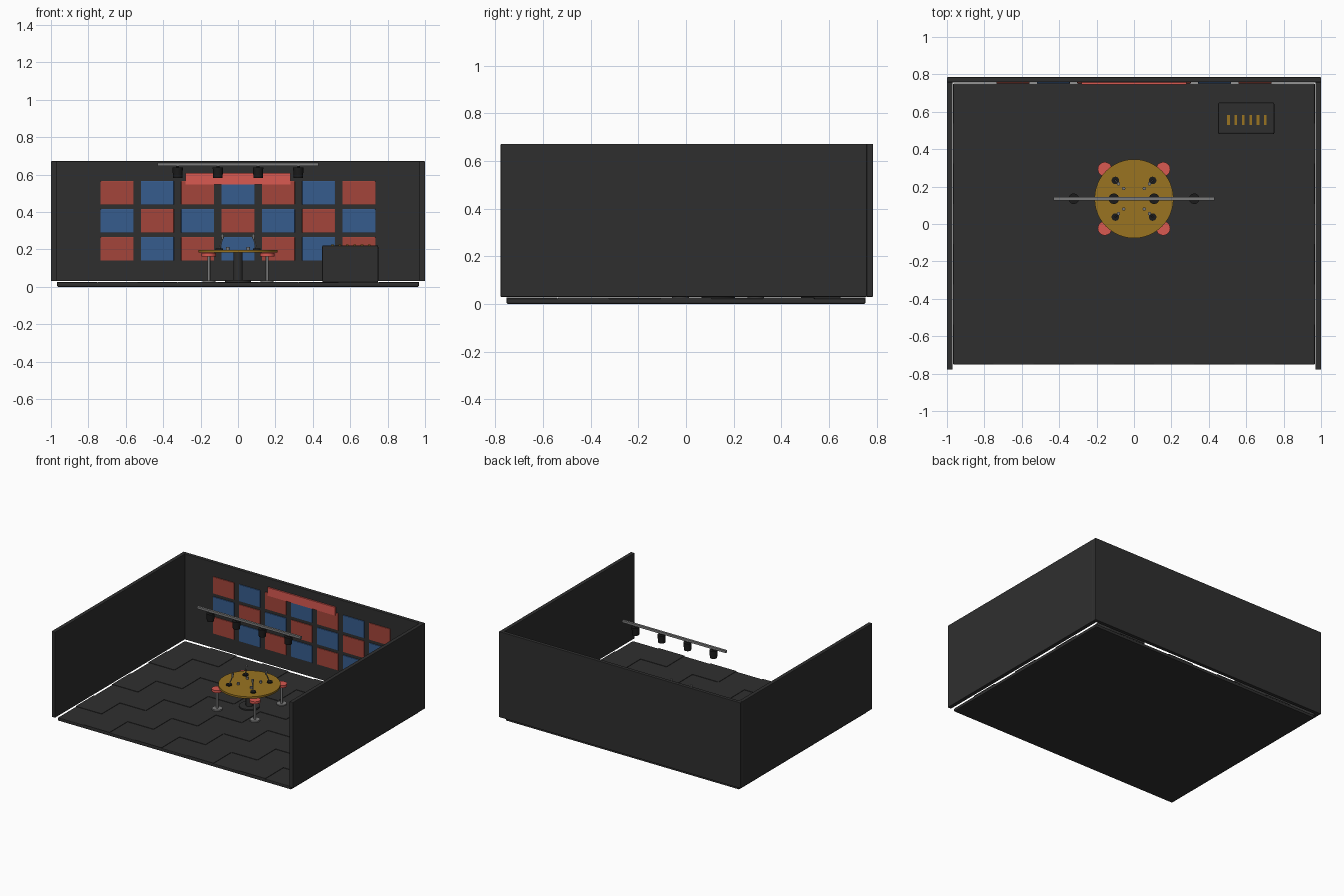
import bpy
from mathutils import Vector

cube = bpy.data.objects.get("Cube")
if cube:
    bpy.data.objects.remove(cube, do_unlink=True)


def material(name, r, g, b):
    m = bpy.data.materials.new(name)
    m.use_nodes = True
    m.diffuse_color = (r, g, b, 1)
    m.node_tree.nodes["Principled BSDF"].inputs["Base Color"].default_value = (r, g, b, 1)
    return m


charcoal = material("charcoal", 0.028, 0.028, 0.028)
black = material("black", 0.011, 0.011, 0.011)
panel_red = material("panel red", 0.37, 0.06, 0.043)
panel_blue = material("panel blue", 0.037, 0.107, 0.27)
bright_red = material("bright red", 0.7, 0.1, 0.083)
brass = material("brass", 0.32, 0.175, 0.015)
steel = material("steel", 0.2, 0.2, 0.2)


def finish(name, mat, bevel=0.0, smooth=False):
    ob = bpy.context.object
    ob.name = name
    ob.data.materials.append(mat)
    if bevel:
        mod = ob.modifiers.new("bevel", "BEVEL")
        mod.width, mod.segments = bevel, 2
    if smooth:
        bpy.ops.object.shade_smooth_by_angle()
    return ob


def box(name, mat, low, high, bevel=0.0):
    low, high = Vector(low), Vector(high)
    bpy.ops.mesh.primitive_cube_add(size=1, location=(low + high) / 2)
    bpy.context.object.scale = high - low
    bpy.ops.object.transform_apply(location=False, rotation=False, scale=True)
    return finish(name, mat, bevel)


def rod(name, mat, start, end, radius, sides=24, tip=None):
    start, end = Vector(start), Vector(end)
    axis = end - start
    bpy.ops.mesh.primitive_cone_add(
        vertices=sides, radius1=radius, radius2=radius if tip is None else tip,
        depth=axis.length, location=(start + end) / 2)
    bpy.context.object.rotation_euler = axis.to_track_quat("Z", "Y").to_euler()
    return finish(name, mat, smooth=True)


# Floor slab with alternating raised tiles
FLOOR = 0.027
TILE = 0.215
box("floor_slab", charcoal, (-0.967, -0.752, 0), (0.967, 0.752, 0.024), 0.006)
for col in range(9):
    for row in range(7):
        if (col + row) % 2:
            x, y = (col - 4) * TILE, (row - 3) * TILE
            h = TILE / 2 - 0.0005
            box("floor_tile", charcoal, (x - h, y - h, 0.02), (x + h, y + h, FLOOR))

# Walls
TOP = 0.672
box("back_wall", charcoal, (-1, 0.757, 0.03), (1, 0.785, TOP), 0.004)
for side, name in ((-1, "right_wall"), (1, "left_wall")):
    a, b = sorted((side * 0.97, side))
    box(name, charcoal, (a, -0.778, 0.03), (b, 0.759, TOP), 0.004)

# Chequered acoustic panels and the sign bar above them
for row in range(3):
    for col in range(7):
        x, z = (col - 3) * 0.2155, 0.203 + row * 0.15
        mat = panel_blue if (row + col) % 2 else panel_red
        box("wall_panel", mat, (x - 0.088, 0.751, z - 0.063), (x + 0.088, 0.76, z + 0.063), 0.002)
box("sign_bar", bright_red, (-0.28, 0.746, 0.548), (0.28, 0.76, 0.61))

# Round table on a pedestal
CY = 0.135
rod("table_base", charcoal, (0, CY, 0.022), (0, CY, 0.036), 0.07, 32)
rod("table_pedestal", charcoal, (0, CY, 0.03), (0, CY, 0.185), 0.025)
rod("table_top", brass, (0, CY, 0.183), (0, CY, 0.197), 0.211, 48)

for sx in (-1, 1):
    for sy in (-1, 1):
        # Stools
        x, y = sx * 0.156, CY + sy * 0.158
        rod("stool_base", steel, (x, y, 0.024), (x, y, 0.034), 0.035)
        rod("stool_leg", steel, (x, y, 0.03), (x, y, 0.168), 0.008, 16)
        rod("stool_seat", bright_red, (x, y, 0.163), (x, y, 0.181), 0.038)
        # Desk microphones
        bx, by = sx * 0.1, CY + sy * 0.098
        tx, ty = sx * 0.083, CY + sy * 0.08
        rod("microphone_base", black, (bx, by, 0.196), (bx, by, 0.205), 0.02)
        rod("microphone_stem", steel, (bx, by, 0.2), (tx, ty, 0.26), 0.004, 12)
        rod("microphone_head", steel, (tx, ty, 0.255), (tx, ty, 0.282), 0.006, 16, 0.009)
        kx, ky = sx * 0.055, CY + sy * 0.055
        rod("table_knob", steel, (kx, ky, 0.195), (kx, ky, 0.213), 0.009, 16)

# Overhead light track with four lamps
box("light_track", steel, (-0.43, CY - 0.009, 0.646), (0.43, CY + 0.009, 0.664), 0.002)
for k in range(4):
    x = (k - 1.5) * 0.215
    rod("lamp_stem", black, (x, CY, 0.63), (x, CY, 0.65), 0.008, 12)
    rod("lamp_can", black, (x, CY, 0.583), (x, CY, 0.639), 0.025, 24, 0.028)

# Equipment cabinet with a row of bars on its lid
box("cabinet", charcoal, (0.45, 0.48, 0.024), (0.75, 0.65, 0.222), 0.008)
for k in range(6):
    x = 0.505 + k * 0.0395
    box("cabinet_bar", brass, (x - 0.007, 0.53, 0.22), (x + 0.007, 0.582, 0.227))
